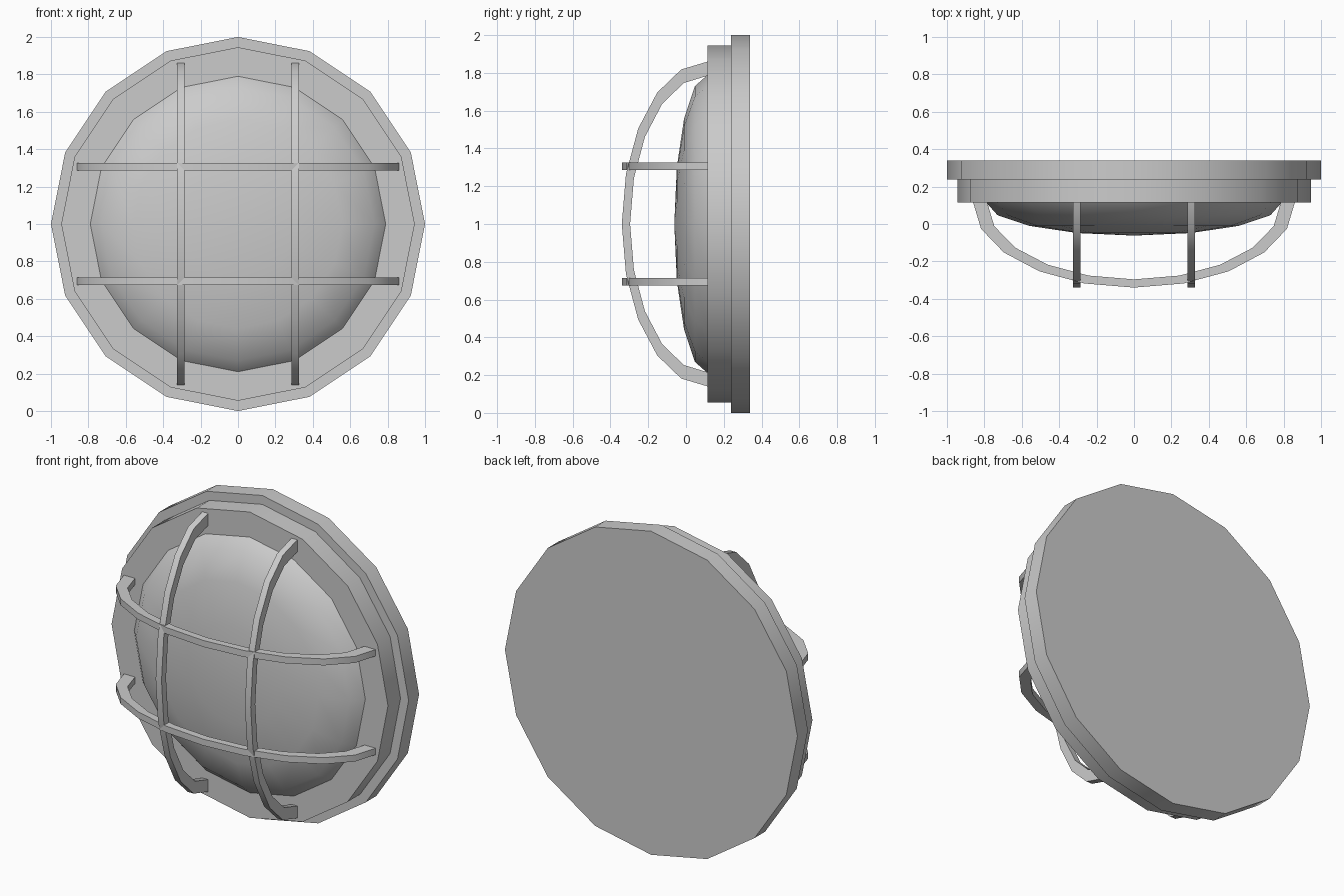
import bpy, bmesh, math

if "Cube" in bpy.data.objects:
    bpy.data.objects.remove(bpy.data.objects["Cube"])

SIDES = 16
CZ = 1.0
RIM_Y = 0.115


def finish(bm, name, angle):
    bmesh.ops.recalc_face_normals(bm, faces=bm.faces)
    me = bpy.data.meshes.new(name)
    bm.to_mesh(me)
    bm.free()
    ob = bpy.data.objects.new(name, me)
    bpy.context.collection.objects.link(ob)
    bpy.ops.object.select_all(action='DESELECT')
    ob.select_set(True)
    bpy.context.view_layer.objects.active = ob
    bpy.ops.object.shade_smooth_by_angle(angle=math.radians(angle))
    return ob


def lathe(name, profile, angle):
    """Revolve (radius, y) points around the y axis; radius 0 makes a pole."""
    bm = bmesh.new()
    rings = []
    for r, y in profile:
        if r == 0:
            rings.append([bm.verts.new((0, y, CZ))] * SIDES)
        else:
            rings.append([bm.verts.new((r * math.cos(a), y, CZ + r * math.sin(a)))
                          for a in (2 * math.pi * i / SIDES for i in range(SIDES))])
    for a, b in zip(rings, rings[1:]):
        for i in range(SIDES):
            j = (i + 1) % SIDES
            bm.faces.new(list(dict.fromkeys((a[i], a[j], b[j], b[i]))))
    # close open ends
    for (r, _), ring in ((profile[0], rings[0]), (profile[-1], rings[-1])):
        if r:
            bm.faces.new(ring)
    return finish(bm, name, angle)


def guard_bar(name, offset, vertical):
    """Half-elliptical flat bar arching over the dome."""
    bm = bmesh.new()
    half, segs = 0.02, 10
    sections = []
    for k in range(segs + 1):
        t = math.pi * k / segs
        section = []
        for u, ru, rd in ((-half, 0.86, 0.455), (half, 0.86, 0.455),
                          (half, 0.785, 0.411), (-half, 0.785, 0.411)):
            along = ru * math.cos(t)
            y = RIM_Y - rd * math.sin(t)
            across = offset + u
            x, z = (across, along) if vertical else (along, across)
            section.append(bm.verts.new((x, y, CZ + z)))
        sections.append(section)
    for a, b in zip(sections, sections[1:]):
        for i in range(4):
            j = (i + 1) % 4
            bm.faces.new((a[i], a[j], b[j], b[i]))
    bm.faces.new(sections[0])
    bm.faces.new(sections[-1])
    return finish(bm, name, 35)


# Wall plate and stepped rim
lathe("wall_plate", [(1.0, 0.34), (1.0, 0.238)], 30)
lathe("rim", [(0.945, 0.238), (0.945, RIM_Y)], 30)

# Flattened glass dome
dome = [(0.79 * math.cos(math.pi / 8 * k), RIM_Y - 0.177 * math.sin(math.pi / 8 * k))
        for k in range(4)]
lathe("glass_dome", dome + [(0, RIM_Y - 0.177)], 60)

# Crossed guard bars
for side, off in (("low", -0.305), ("high", 0.305)):
    guard_bar("vertical_bar_" + side, off, True)
    guard_bar("horizontal_bar_" + side, off, False)
